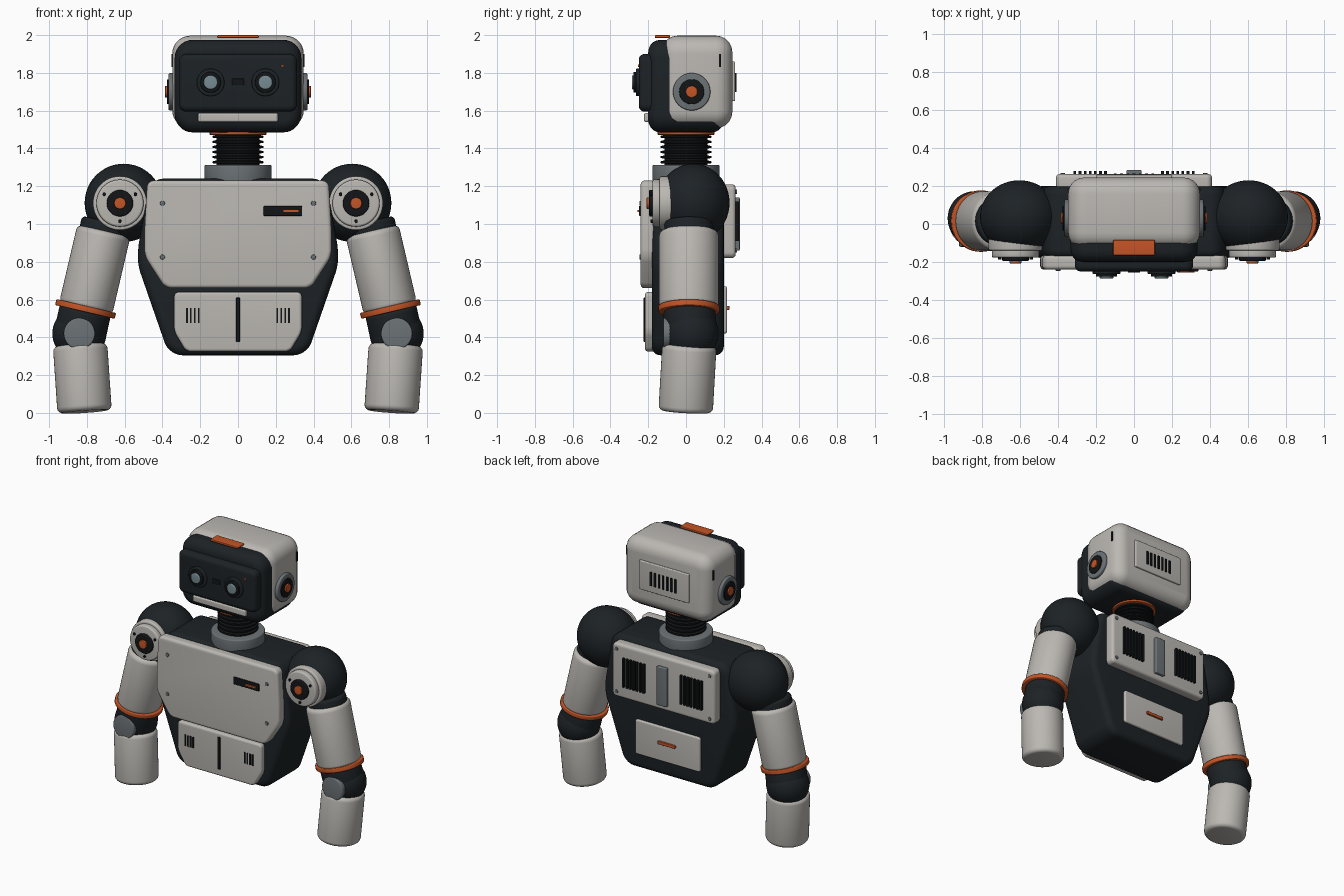
import bpy, bmesh
from math import sin, cos, pi, radians
from mathutils import Vector

if "Cube" in bpy.data.objects:
    bpy.data.objects.remove(bpy.data.objects["Cube"])


def mat(name, r, g, b):
    m = bpy.data.materials.new(name)
    m.diffuse_color = (r, g, b, 1)
    m.use_nodes = True
    m.node_tree.nodes["Principled BSDF"].inputs["Base Color"].default_value = m.diffuse_color
    return m


LIGHT = mat("light_shell", 0.50, 0.48, 0.45)
DARK = mat("dark_frame", 0.012, 0.016, 0.019)
BLACK = mat("black_trim", 0.006, 0.007, 0.008)
GREY = mat("mid_grey", 0.15, 0.17, 0.18)
ORANGE = mat("orange_accent", 0.55, 0.09, 0.02)
GLASS = mat("lens_glass", 0.18, 0.26, 0.29)


def finish(name, bm, m):
    bmesh.ops.recalc_face_normals(bm, faces=bm.faces)
    me = bpy.data.meshes.new(name)
    bm.to_mesh(me)
    bm.free()
    me.shade_smooth()
    me.set_sharp_from_angle(angle=radians(35))
    me.materials.append(m)
    ob = bpy.data.objects.new(name, me)
    bpy.context.collection.objects.link(ob)
    return ob


def rounded(outline, d, seg=7):
    """Replace each outline corner by a short curve."""
    out = []
    pts = [Vector(p) for p in outline]
    for i, p in enumerate(pts):
        a, b = pts[i - 1] - p, pts[(i + 1) % len(pts)] - p
        k = min(d, 0.45 * a.length, 0.45 * b.length)
        a, b = p + a.normalized() * k, p + b.normalized() * k
        w = 0.7071  # rational curve weight: a true arc on square corners
        for j in range(seg + 1):
            t = j / seg
            c0, c1, c2 = (1 - t) ** 2, 2 * w * t * (1 - t), t * t
            out.append((a * c0 + p * c1 + b * c2) / (c0 + c1 + c2))
    return out


def plate(name, outline, y0, y1, m, bevel=0.0, corner=0.0):
    """Counter-clockwise front outline extruded along y, rounded corners and rims."""
    pts = rounded(outline, corner) if corner else [Vector(p) for p in outline]
    n = len(pts)
    inward = []
    for i, p in enumerate(pts):
        e1, e2 = (p - pts[i - 1]).normalized(), (pts[(i + 1) % n] - p).normalized()
        n1, n2 = Vector((-e1.y, e1.x)), Vector((-e2.y, e2.x))
        inward.append((n1 + n2) / (1 + n1.dot(n2)))
    arc = [(bevel * (1 - sin(t * pi / 10)), bevel * (1 - cos(t * pi / 10))) for t in range(6)] if bevel else [(0, 0)]
    layers = [(i, y0 + d) for i, d in arc] + [(i, y1 - d) for i, d in reversed(arc)]
    bm = bmesh.new()
    rings = []
    for inset, y in layers:
        q = [p + v * inset for p, v in zip(pts, inward)]
        rings.append([bm.verts.new((c.x, y, c.y)) for c in q])
    for a, b in zip(rings, rings[1:]):
        for i in range(n):
            bm.faces.new([a[i], a[(i + 1) % n], b[(i + 1) % n], b[i]])
    bm.faces.new(rings[0])
    bm.faces.new(rings[-1])
    return finish(name, bm, m)


def box(name, x, y, z, m, bevel=0.0, corner=None):
    return plate(name, [(x[0], z[0]), (x[1], z[0]), (x[1], z[1]), (x[0], z[1])],
                 y[0], y[1], m, bevel, bevel * 1.1 if corner is None else corner)


def lathe(name, prof, p, axis, m, sx=1, sy=1, n=48):
    """Revolve (radius, height) points around an axis starting at p."""
    w = Vector(axis).normalized()
    u = Vector((1, 0, 0)) if abs(w.y) > 0.9 else Vector((0, 1, 0)).cross(w).normalized()
    v = w.cross(u)
    bm = bmesh.new()
    rings = []
    for r, h in prof:
        k = 1 if r < 1e-6 else n
        rings.append([bm.verts.new(Vector(p) + w * h + u * (r * sx * cos(2 * pi * i / n))
                                   + v * (r * sy * sin(2 * pi * i / n))) for i in range(k)])
    for a, b in zip(rings, rings[1:]):
        for i in range(n):
            q = [a[i % len(a)], a[(i + 1) % len(a)], b[(i + 1) % len(b)], b[i % len(b)]]
            bm.faces.new(list(dict.fromkeys(q)))
    return finish(name, bm, m)


def rod(name, p, q, r, m, bevel=0.006, sx=1, sy=1, n=48):
    """Cylinder with rounded rims from p to q."""
    d = Vector(q) - Vector(p)
    h = d.length
    arc = [(r - bevel + bevel * sin(t * pi / 8), bevel - bevel * cos(t * pi / 8)) for t in range(5)]
    prof = [(0, 0)] + arc + [(a, h - b) for a, b in reversed(arc)] + [(0, h)]
    return lathe(name, prof, p, d, m, sx, sy, n)


def ball(name, c, r, m, sx=1, sy=1):
    prof = [(r * sin(pi * i / 24) if 0 < i < 24 else 0, -r * cos(pi * i / 24)) for i in range(25)]
    return lathe(name, prof, c, (0, 0, 1), m, sx, sy)


def slots(name, xs, y, z, m, w=0.007):
    for x in xs:
        box(name, (x - w, x + w), y, z, m)


def mirrored(pts):
    return pts + [(-x, z) for x, z in reversed(pts)]


# torso hull, chest plate, belly plate
plate("torso_frame", mirrored([(0.365, 0.305), (0.53, 0.78), (0.53, 0.87), (0.465, 1.24)]),
      -0.18, 0.20, DARK, 0.045, 0.07)
plate("chest_plate", mirrored([(0.385, 0.66), (0.495, 0.83), (0.495, 0.97), (0.48, 1.23)]),
      -0.24, -0.165, LIGHT, 0.02, 0.035)
plate("belly_plate", mirrored([(0.275, 0.325), (0.338, 0.43), (0.338, 0.64)]),
      -0.217, -0.16, LIGHT, 0.015, 0.025)
box("belly_seam", (-0.01, 0.01), (-0.224, -0.2), (0.375, 0.61), BLACK, 0.004)
box("chest_slot", (0.135, 0.34), (-0.25, -0.23), (1.043, 1.095), BLACK, 0.005)
box("chest_slot_light", (0.24, 0.32), (-0.257, -0.24), (1.064, 1.074), ORANGE)

# back panels
box("back_panel", (-0.412, 0.412), (0.18, 0.263), (0.82, 1.21), LIGHT, 0.02, 0.03)
box("back_spine_bar", (-0.04, 0.04), (0.25, 0.285), (0.86, 1.14), GREY, 0.006)
box("lower_back_panel", (-0.26, 0.26), (0.18, 0.217), (0.42, 0.67), LIGHT, 0.01, 0.015)
box("lower_back_handle", (-0.07, 0.07), (0.21, 0.23), (0.545, 0.567), ORANGE, 0.004)

# collar and bellows neck
rod("neck_collar", (0, 0, 1.225), (0, 0, 1.312), 0.178, GREY, 0.008)
bellows = [(0, 1.30)]
for i in range(6):
    z = 1.31 + i * 0.027
    bellows += [(0.115, z), (0.115, z + 0.009), (0.134, z + 0.012), (0.134, z + 0.022), (0.115, z + 0.026)]
lathe("neck_bellows", bellows + [(0, 1.475)], (0, 0, 0), (0, 0, 1), BLACK)
rod("neck_ring", (0, 0, 1.472), (0, 0, 1.49), 0.15, ORANGE, 0.004)

# head shell, face frame and visor
box("head_core", (-0.335, 0.335), (-0.20, 0.20), (1.485, 1.975), DARK, 0.065, 0.095)
box("head_shell", (-0.348, 0.348), (-0.13, 0.245), (1.507, 1.997), LIGHT, 0.085, 0.095)
box("visor", (-0.312, 0.312), (-0.25, -0.14), (1.595, 1.90), DARK, 0.03, 0.04)
box("mouth_bar", (-0.213, 0.213), (-0.222, -0.18), (1.54, 1.587), LIGHT, 0.01)
box("brow_sensor", (-0.032, 0.032), (-0.256, -0.24), (1.735, 1.77), BLACK, 0.004)
rod("status_light", (0.235, -0.24, 1.837), (0.235, -0.255, 1.837), 0.007, ORANGE, 0.002, n=16)
box("crown_tab", (-0.11, 0.11), (-0.165, -0.085), (1.985, 2.0), ORANGE, 0.005)

# back of head
box("head_back_plate", (-0.2, 0.2), (0.23, 0.26), (1.65, 1.86), LIGHT, 0.006)
slots("head_vent", [(i - 3) * 0.033 for i in range(7)], (0.25, 0.267), (1.70, 1.80), BLACK)

for s in (-1, 1):
    # eyes
    e = lambda y: (s * 0.145, y, 1.75)
    rod("eye_socket", e(-0.24), e(-0.265), 0.073, DARK, 0.006)
    rod("eye_ring", e(-0.26), e(-0.278), 0.055, BLACK, 0.005)
    rod("eye_lens", e(-0.27), e(-0.287), 0.037, GLASS, 0.006)
    # ears and side slots
    a = lambda x: (s * x, 0.03, 1.70)
    rod("ear_disc", a(0.33), a(0.368), 0.099, GREY, 0.008)
    rod("ear_hub", a(0.36), a(0.376), 0.066, BLACK, 0.005)
    rod("ear_cap", a(0.37), a(0.386), 0.031, ORANGE, 0.004)
    box("head_side_slot", sorted((s * 0.33, s * 0.352)), (0.175, 0.186), (1.83, 1.90), BLACK)
    # torso vents and bolts
    slots("belly_vent", [s * (0.208 + i * 0.021) for i in range(4)], (-0.222, -0.2), (0.475, 0.555), BLACK, 0.005)
    slots("back_vent", [s * (0.15 + i * 0.027) for i in range(7)], (0.25, 0.28), (0.91, 1.12), BLACK)
    for z in (0.825, 1.11):
        rod("chest_bolt", (s * 0.4, -0.23, z), (s * 0.4, -0.247, z), 0.013, GREY, 0.003, n=16)
    for z in (0.86, 1.17):
        rod("back_bolt", (s * 0.375, 0.255, z), (s * 0.375, 0.27, z), 0.012, GREY, 0.003, n=16)

    # shoulder: axle, ball and front disc
    rod("shoulder_axle", (s * 0.38, 0.035, 1.08), (s * 0.6, 0.035, 1.08), 0.15, DARK, 0.01)
    ball("shoulder_ball", (s * 0.605, 0.038, 1.112), 0.207, DARK, 1, 0.93)
    d = lambda x, y, z: (s * 0.625 + x, y, 1.11 + z)
    rod("shoulder_backing", d(0, -0.06, 0), d(0, -0.14, 0), 0.143, LIGHT, 0.01)
    rod("shoulder_disc", d(0, -0.13, 0), d(0, -0.178, 0), 0.125, LIGHT, 0.012)
    rod("shoulder_hub", d(0, -0.17, 0), d(0, -0.195, 0), 0.07, BLACK, 0.006)
    rod("shoulder_cap", d(0, -0.19, 0), d(0, -0.208, 0), 0.031, ORANGE, 0.004)
    for k in range(3):
        x, z = 0.095 * cos(k * 2 * pi / 3 + pi / 6), 0.095 * sin(k * 2 * pi / 3 + pi / 6)
        rod("shoulder_bolt", d(x, -0.17, z), d(x, -0.187, z), 0.009, BLACK, 0.002, n=12)

    # upper arm
    top, bot = Vector((s * 0.71, 0.015, 0.965)), Vector((s * 0.807, 0.015, 0.55))
    t = (bot - top).normalized()
    rod("upper_arm_stub", top - t * 0.05, top + t * 0.05, 0.13, DARK, 0.02)
    rod("upper_arm_shell", top, bot, 0.15, LIGHT, 0.03, 0.96, 1.05)
    rod("arm_band", bot - t * 0.016, bot + t * 0.016, 0.162, ORANGE, 0.006)

    # elbow and forearm
    rod("elbow_sleeve", bot, (s * 0.84, 0.03, 0.40), 0.138, DARK, 0.02)
    ball("elbow_ball", (s * 0.84, 0.03, 0.42), 0.143, DARK)
    rod("elbow_disc", (s * 0.84, -0.02, 0.42), (s * 0.84, -0.12, 0.42), 0.083, GREY, 0.008)
    rod("forearm_shell", (s * 0.836, 0.018, 0.36), (s * 0.812, -0.002, 0.006), 0.144, LIGHT, 0.028)
